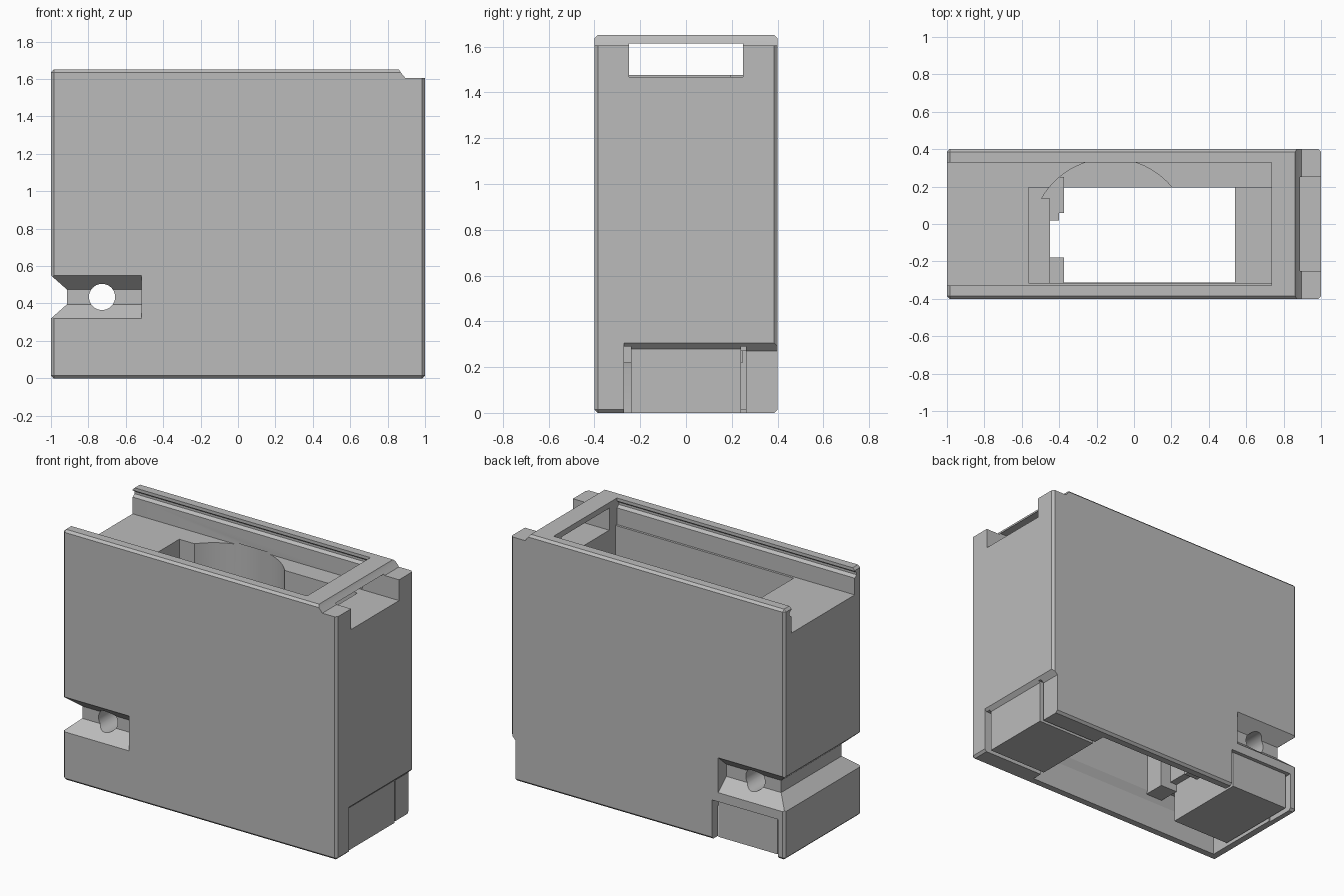
import bpy, bmesh
from math import sin, cos, radians

if bpy.data.objects.get("Cube"):
    bpy.data.objects.remove(bpy.data.objects["Cube"])

grey = bpy.data.materials.new("plain_grey")
grey.use_nodes = True
grey.diffuse_color = (0.5, 0.5, 0.5, 1)
grey.node_tree.nodes["Principled BSDF"].inputs["Base Color"].default_value = (0.5, 0.5, 0.5, 1)


def loft(name, rings, bevel=0):
    """Closed solid skinned through rings of points."""
    bm = bmesh.new()
    loops = [[bm.verts.new(p) for p in ring] for ring in rings]
    for a, b in zip(loops, loops[1:]):
        for i in range(len(a)):
            j = (i + 1) % len(a)
            bm.faces.new((a[i], a[j], b[j], b[i]))
    bm.faces.new(loops[0][::-1])
    bm.faces.new(loops[-1])
    bmesh.ops.recalc_face_normals(bm, faces=bm.faces)
    if bevel:
        bmesh.ops.bevel(bm, geom=bm.edges[:], offset=bevel, segments=1, affect='EDGES')
    mesh = bpy.data.meshes.new(name)
    bm.to_mesh(mesh)
    bm.free()
    obj = bpy.data.objects.new(name, mesh)
    mesh.materials.append(grey)
    bpy.context.collection.objects.link(obj)
    return obj


def rect(x0, x1, y0, y1, z):
    return [(x0, y0, z), (x1, y0, z), (x1, y1, z), (x0, y1, z)]


def box(name, x0, x1, y0, y1, z0, z1, bevel=0):
    return loft(name, [rect(x0, x1, y0, y1, z) for z in (z0, z1)], bevel)


def prism(name, profile, axis, lo, hi):
    place = {"x": lambda a, b, t: (t, a, b),
             "y": lambda a, b, t: (a, t, b),
             "z": lambda a, b, t: (a, b, t)}[axis]
    return loft(name, [[place(a, b, t) for a, b in profile] for t in (lo, hi)])


def combine(target, tool, operation='DIFFERENCE'):
    tool.hide_render = True
    mod = target.modifiers.new("combine", 'BOOLEAN')
    mod.operation = operation
    mod.solver = 'EXACT'
    mod.object = tool
    bpy.context.view_layer.objects.active = target
    bpy.ops.object.modifier_apply(modifier=mod.name)
    bpy.data.objects.remove(tool)


def arc(cx, cy, r, start, end, steps):
    return [(cx + r * cos(radians(start + (end - start) * i / steps)),
             cy + r * sin(radians(start + (end - start) * i / steps)))
            for i in range(steps + 1)]


# Outer case with small chamfers
case = box("case", -1, 1, -0.4, 0.4, 0, 1.65, bevel=0.015)

# Lid slot, open at one end, with a groove in each rail
half = [(0.33, 1.475), (0.33, 1.585), (0.35, 1.6), (0.35, 1.615), (0.33, 1.63), (0.33, 1.7)]
slot = half + [(-y, z) for y, z in reversed(half)]
combine(case, prism("lid_slot", slot, "x", -1.1, 0.735))

# Catch window under the end bar, and the lowered shoulder beside it
combine(case, box("catch_window", 0.7, 1.1, -0.25, 0.25, 1.468, 1.613))
shoulder = [(0.85, 1.67), (0.87, 1.635), (0.895, 1.605), (1.1, 1.605), (1.1, 1.67)]
combine(case, prism("shoulder", shoulder, "y", -0.5, 0.5))
combine(case, box("shoulder_gap", 0.895, 1.1, -0.25, 0.25, 1.55, 1.7))

# Main cavity, its narrower lower part, and the round pocket in the back wall
combine(case, box("upper_cavity", -0.565, 0.735, -0.315, 0.195, 0.62, 1.5))
combine(case, box("middle_cavity", -0.45, 0.735, -0.315, 0.195, 0.31, 0.65))
combine(case, prism("round_pocket", arc(-0.125, -0.076, 0.426, 30, 150, 24), "z", 0.6, 1.485))

# Open underside with a sloped step
combine(case, loft("underside", [rect(-0.94, 0.54, -0.34, 0.34, -0.1),
                                 rect(-0.94, 0.54, -0.34, 0.34, 0.19),
                                 rect(-0.92, 0.54, -0.3, 0.3, 0.27)]))
combine(case, box("floor_opening", -0.45, 0.54, -0.314, 0.194, 0.2, 0.4))

# Corner posts beside the opening
for y0, y1, x1 in ((0.06, 0.25, -0.375), (0.02, 0.07, -0.4), (-0.36, -0.18, -0.375)):
    combine(case, box("post", -0.5, x1, y0, y1, 0.22, 0.61), 'UNION')

# Connector recess at the right end, with slots around the connector
recess = [(0.965, -0.1), (0.965, 0.27), (1.01, 0.315), (1.1, 0.315), (1.1, -0.1)]
combine(case, prism("end_recess", recess, "y", -0.27, 0.5))
for y0, y1 in ((-0.27, -0.24), (0.24, 0.262)):
    combine(case, box("connector_slot", 0.5, 1.1, y0, y1, -0.1, 0.29))
combine(case, box("end_connector", 0.6, 0.975, -0.24, 0.24, 0, 0.288), 'UNION')

# Connector opening in the back wall and its block
combine(case, box("back_opening", -0.95, -0.47, 0.2, 0.5, -0.1, 0.26))
combine(case, box("back_connector", -0.93, -0.5, -0.2, 0.375, 0.015, 0.3), 'UNION')

# Grip groove wrapping round the left end
groove = box("groove", -1.1, -0.515, -0.5, 0.5, 0.3, 0.57)
waist = loft("waist", [rect(-1 + d, -0.4, d - 0.4, 0.4 - d, z)
                       for d, z in ((-0.085, 0.245), (0.085, 0.395), (0.085, 0.475), (-0.085, 0.625))])
combine(groove, waist)
combine(case, groove)

# Cross hole through the groove
hole = arc(-0.727, 0.435, 0.07, 0, 352.5, 47)
combine(case, prism("cross_hole", hole, "y", -0.5, 0.5))

bpy.ops.object.select_all(action='DESELECT')
case.select_set(True)
bpy.context.view_layer.objects.active = case
bpy.ops.object.shade_smooth_by_angle(angle=radians(20))
